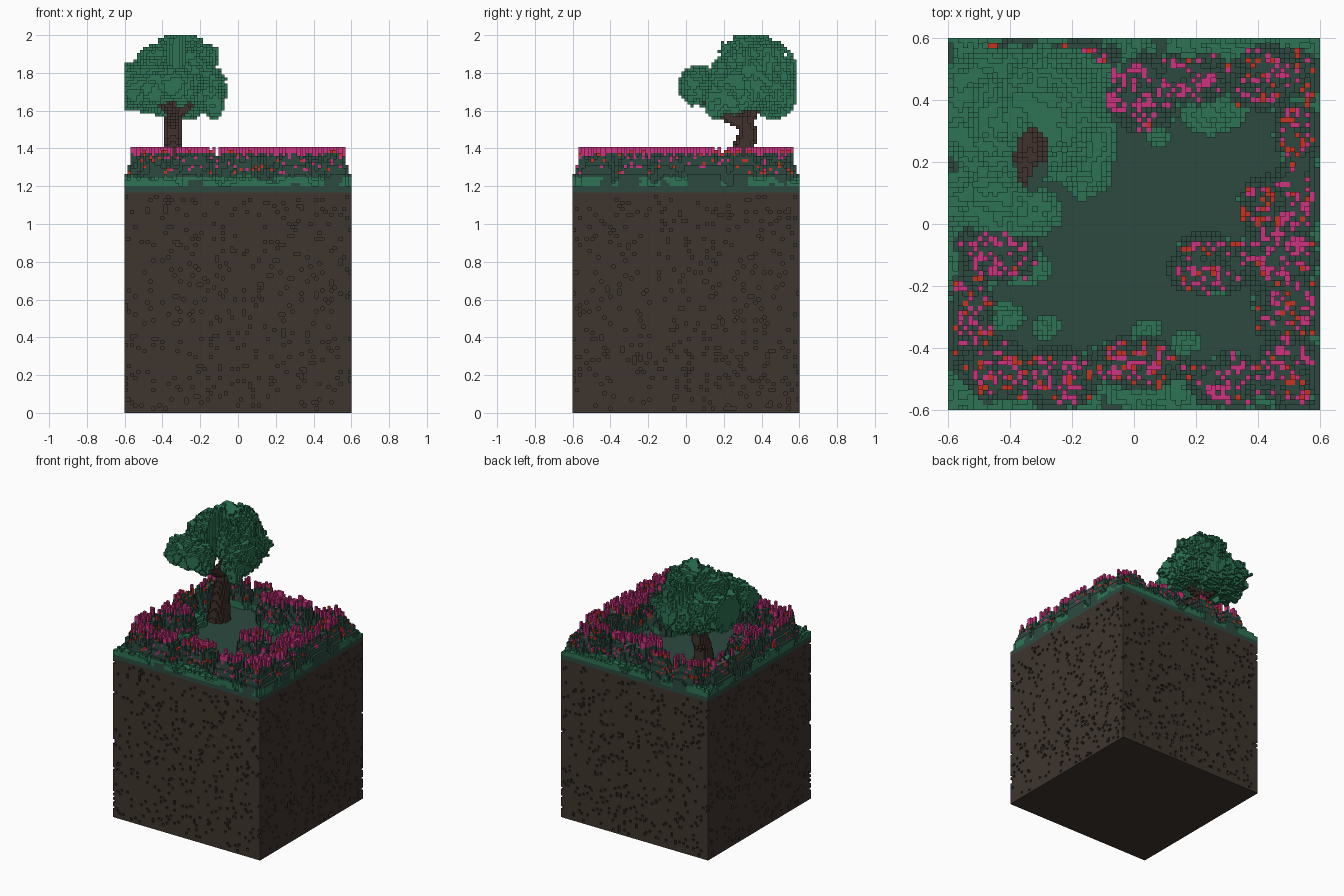
import bpy, bmesh, math, random
from mathutils import Vector, noise

if "Cube" in bpy.data.objects:
    bpy.data.objects.remove(bpy.data.objects["Cube"], do_unlink=True)

random.seed(7)
V = 0.016            # edge of one block
N = 75               # blocks across the base
GROUND = 75          # first layer above the turf


def material(name, rgb):
    lin = [(c / 255 / 12.92) if c < 10 else ((c / 255 + 0.055) / 1.055) ** 2.4 for c in rgb]
    m = bpy.data.materials.new(name)
    m.use_nodes = True
    m.diffuse_color = (*lin, 1)
    bsdf = next(n for n in m.node_tree.nodes if n.type == 'BSDF_PRINCIPLED')
    bsdf.inputs["Base Color"].default_value = (*lin, 1)
    bsdf.inputs["Roughness"].default_value = 0.9
    return m


SOIL = material("soil_brown", (62, 53, 46))
BARK = material("bark_brown", (64, 50, 44))
DARK = material("dark_green", (44, 74, 64))
LEAF = material("leaf_green", (45, 116, 84))
PINK = material("flower_pink", (205, 52, 128))
RED = material("flower_red", (200, 50, 32))


def centre(c):
    """Centre of block c in model units."""
    return Vector(((c[0] + .5) * V - .6, (c[1] + .5) * V - .6, (c[2] + .5) * V))


def block_object(name, cells):
    """Skin a dict of block -> material, joining neighbouring faces in strips."""
    mats = list(dict.fromkeys(cells.values()))
    verts, faces, index = [], [], []
    for axis in range(3):
        u, w = (axis + 1) % 3, (axis + 2) % 3
        for sign in (-1, 1):
            def shift(c, a, d):
                return c[:a] + (c[a] + d,) + c[a + 1:]
            shown = {c: m for c, m in cells.items() if shift(c, axis, sign) not in cells}
            for c, m in shown.items():
                if shown.get(shift(c, u, -1)) == m:
                    continue
                n = 1
                while shown.get(shift(c, u, n)) == m:
                    n += 1
                quad = []
                for du, dw in ((0, 0), (n, 0), (n, 1), (0, 1)):
                    p = list(c)
                    p[axis] += sign > 0
                    p[u] += du
                    p[w] += dw
                    quad.append((p[0] * V - .6, p[1] * V - .6, p[2] * V))
                k = len(verts)
                verts += quad if sign > 0 else quad[::-1]
                faces.append((k, k + 1, k + 2, k + 3))
                index.append(mats.index(m))
    me = bpy.data.meshes.new(name)
    me.from_pydata(verts, [], faces)
    for m in mats:
        me.materials.append(m)
    me.polygons.foreach_set("material_index", index)
    bm = bmesh.new()
    bm.from_mesh(me)
    bmesh.ops.remove_doubles(bm, verts=bm.verts, dist=V / 20)
    bm.to_mesh(me)
    bm.free()
    ob = bpy.data.objects.new(name, me)
    bpy.context.collection.objects.link(ob)
    return ob


# Soil block with one-block pits in its four walls
soil = {}
for i in range(N):
    for j in range(N):
        wall = i in (0, N - 1) or j in (0, N - 1)
        for k in range(GROUND - 2):
            if not (wall and 0 < k < GROUND - 3 and random.random() < 0.075):
                soil[i, j, k] = SOIL
block_object("soil_block", soil)

# Turf slab
bpy.ops.mesh.primitive_cube_add(size=1, location=(0, 0, (GROUND - 1) * V))
turf = bpy.context.object
turf.name = "turf_slab"
turf.scale = (N * V, N * V, 2 * V)
turf.data.materials.append(DARK)

# Flower bushes: centre x, y, radius x, y, share of pink flowers
BUSHES = [
    (-.44, -.08, .15, .12, .85), (-.53, -.3, .08, .15, .6), (-.45, -.47, .13, .11, .5),
    (-.25, -.5, .14, .11, .6), (0, -.45, .19, .09, .55), (.3, -.51, .14, .1, .75),
    (.5, -.47, .12, .14, .5), (.5, -.27, .12, .14, .55), (.25, -.13, .15, .11, .5),
    (.47, -.1, .14, .13, .75), (.53, .1, .08, .19, .6), (.42, .06, .08, .1, .2),
    (.52, .3, .08, .14, .25), (.45, .47, .17, .11, .5), (.18, .47, .15, .09, .8),
    (.03, .42, .14, .13, .95), (-.16, .54, .13, .06, .15), (-.38, .53, .15, .07, .4),
    (-.53, .4, .08, .15, .4), (-.54, .15, .06, .15, .1)]

# Low moss patches: centre x, y, radius x, y
MOSS = [
    (-.36, -.14, .1, .06), (-.28, -.33, .05, .04), (-.42, -.3, .07, .05), (.26, .36, .11, .07),
    (-.5, -.52, .1, .09), (.02, -.54, .12, .06), (.17, -.38, .05, .04), (.04, -.34, .05, .03),
    (.08, .28, .05, .03), (-.03, .56, .1, .05), (.32, .56, .14, .05), (.36, -.55, .1, .04),
    (-.45, .1, .1, .12)]


def inside(x, y, e):
    return 1 - ((x - e[0]) / e[2]) ** 2 - ((y - e[1]) / e[3]) ** 2


bushes, moss, share = {}, {}, {}
for i in range(N):
    for j in range(N):
        x, y, _ = centre((i, j, 0))
        wobble = noise.noise(Vector((x * 14, y * 14, 3)))
        edge = min(i, j, N - 1 - i, N - 1 - j)
        best = max(BUSHES, key=lambda e: inside(x, y, e))
        f = inside(x, y, best) + .45 * wobble
        g = max(inside(x, y, e) for e in MOSS) + .4 * wobble
        if edge < 6:
            g = max(g, .2 + 1.2 * noise.noise(Vector((x * 9, y * 9, 8))))
        if f > .05:
            clump = noise.noise(Vector((x * 28, y * 28, 5)))
            h = 3 + 8.5 * min(1, 1.5 * f) + 3 * clump + random.choice((-2, -1, 0, 0, 1))
            h = max(2, min(10, int(h), 4 + 3 * edge))
            for k in range(h):
                bushes[i, j, GROUND + k] = DARK
            share[i, j] = best[4]
            # Blossoms standing above the tallest stems
            if h >= 9 and random.random() < .3:
                top = GROUND + h
                bushes[i, j, top] = DARK
                pink = random.random() < best[4] + .3
                for k in range(top + 1, GROUND + 13 if pink else top + 2):
                    bushes[i, j, k] = PINK if pink else RED
        elif g > 0:
            for k in range(1 + int(3 * min(1, g) + random.random())):
                moss[i, j, GROUND + k] = LEAF

# Blossoms scattered over the visible bush surface, some leaf green at the foot
for (i, j, k), m in list(bushes.items()):
    up = (i, j, k + 1) not in bushes
    side = any((i + a, j + b, k) not in bushes for a, b in ((1, 0), (-1, 0), (0, 1), (0, -1)))
    if m != DARK or not (up or side):
        continue
    low = k - GROUND
    if low >= 4 and random.random() < (.16 if up else .10):
        bushes[i, j, k] = PINK if random.random() < share[i, j] + .06 * (low - 7) else RED
    elif low < 3 and noise.noise(Vector((i, j, k)) * .15) > .0:
        bushes[i, j, k] = LEAF
block_object("flower_bushes", bushes)
block_object("moss_patches", moss)


# Trunk and branches: x, y, z, radius along each limb
LIMBS = [
    [(-.34, .26, 1.2, .075), (-.34, .285, 1.38, .05), (-.345, .33, 1.47, .053), (-.345, .31, 1.55, .045)],
    [(-.345, .31, 1.52, .035), (-.34, .22, 1.57, .03), (-.37, .12, 1.63, .022), (-.43, .08, 1.72, .018)],
    [(-.345, .31, 1.53, .04), (-.34, .36, 1.62, .035), (-.3, .37, 1.76, .02)],
    [(-.335, .32, 1.56, .03), (-.25, .29, 1.64, .022), (-.17, .26, 1.7, .016)],
    [(-.34, .34, 1.58, .03), (-.42, .38, 1.66, .022), (-.48, .4, 1.73, .016)]]
trunk = {}
for limb in LIMBS:
    for a, b in zip(limb, limb[1:]):
        for s in range(25):
            x, y, z, r = (p + (q - p) * s / 24 for p, q in zip(a, b))
            ci, cj, ck = int((x + .6) / V), int((y + .6) / V), int(z / V)
            n = int(r / V) + 1
            for i in range(ci - n, ci + n + 1):
                for j in range(cj - n, cj + n + 1):
                    for k in range(max(GROUND, ck - n), ck + n + 1):
                        if (centre((i, j, k)) - Vector((x, y, z))).length <= r:
                            trunk[i, j, k] = BARK
block_object("tree_trunk", trunk)

# Leaf canopy: lobes as centre and radii, with an open gap above the fork
LOBES = [
    ((-.29, .35, 1.82), (.17, .2, .185)), ((-.48, .36, 1.73), (.16, .2, .14)),
    ((-.16, .28, 1.71), (.095, .18, .12)), ((-.3, .47, 1.71), (.2, .11, .15)),
    ((-.45, .08, 1.73), (.18, .1, .1)), ((-.33, .04, 1.73), (.1, .08, .1)),
    ((-.13, .16, 1.64), (.06, .06, .08)), ((-.42, .33, 1.85), (.12, .15, .1))]
canopy = {}
for i in range(36):
    for j in range(33, 74):
        for k in range(97, 125):
            p = centre((i, j, k))
            d = min(sum(((p[a] - c[a]) / r[a]) ** 2 for a in range(3)) for c, r in LOBES)
            d += .55 * noise.noise(p * 16) + .25 * noise.noise(p * 45) + random.uniform(-.05, .05)
            gap = ((p.x + .33) / .055) ** 2 + ((p.y - .21) / .1) ** 2
            under = p.z < 1.63 and math.hypot(p.x + .345, p.y - .3) < .13
            if d < 1 and gap > 1 and not under and (i, j, k) not in trunk:
                canopy[i, j, k] = LEAF
block_object("leaf_canopy", canopy)
